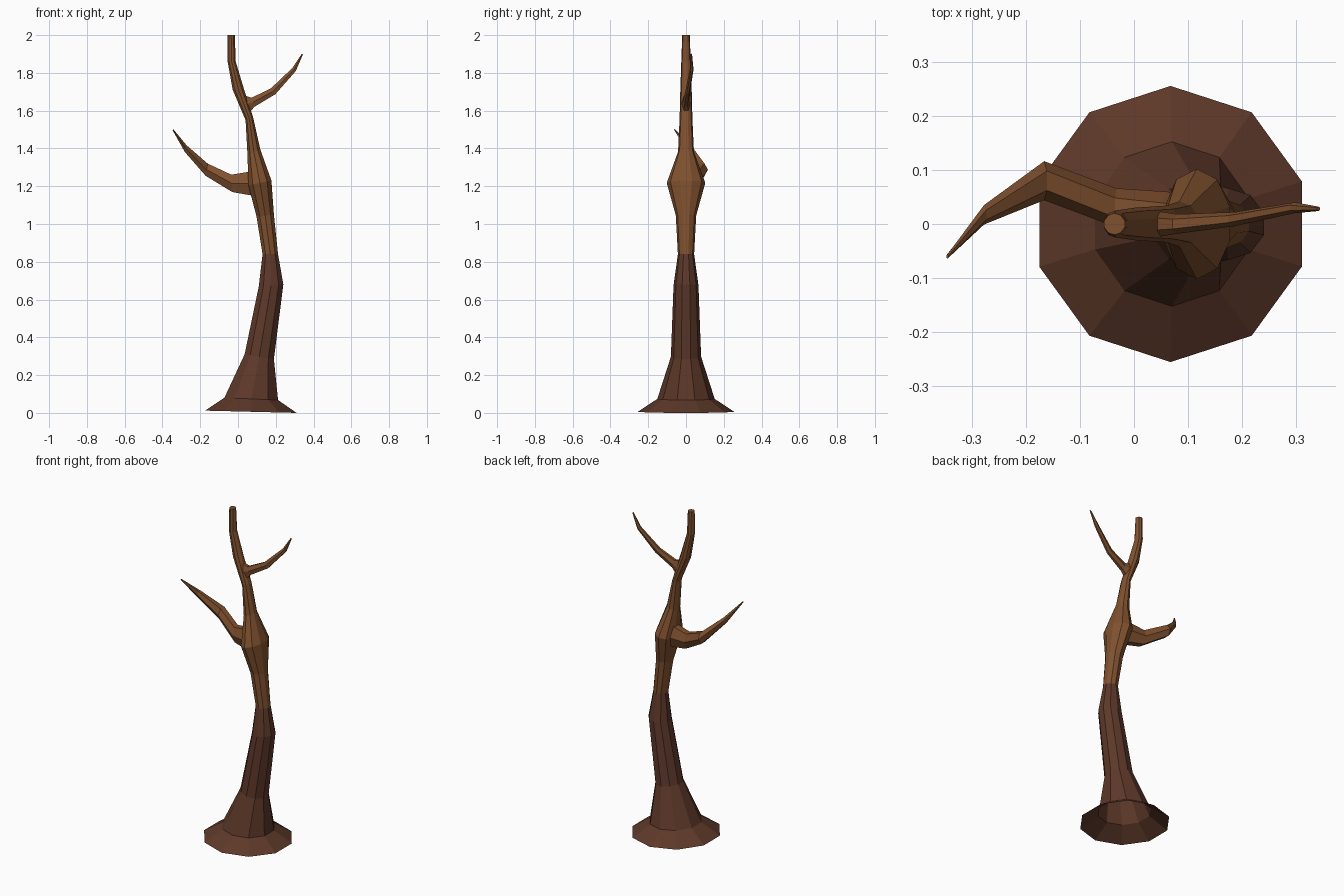
import bpy, bmesh, math


def material(name, rgb):
    m = bpy.data.materials.new(name)
    m.diffuse_color = (*rgb, 1)
    return m


dark_bark = material("dark bark", (0.110, 0.040, 0.022))
light_bark = material("light bark", (0.215, 0.082, 0.028))


def limb(name, rings, sides, mats, split=None, cap_start=False):
    """Loft rings; each ring is (x1, z1, x2, z2, y centre, y half width)."""
    bm = bmesh.new()
    loops = []
    widen = 1 / math.cos(math.pi / sides) if sides == 10 else 1
    for x1, z1, x2, z2, yc, yh in rings:
        cx, cz = (x1 + x2) / 2, (z1 + z2) / 2
        dx, dz = (x2 - x1) / 2 * widen, (z2 - z1) / 2 * widen
        loop = []
        for i in range(sides):
            a = math.pi / 2 + math.tau * i / sides
            c, s = math.cos(a), math.sin(a)
            loop.append(bm.verts.new((cx + dx * c, yc + yh * s, cz + dz * c)))
        loops.append(loop)
    for k, (a, b) in enumerate(zip(loops, loops[1:])):
        for i in range(sides):
            j = (i + 1) % sides
            f = bm.faces.new((a[i], a[j], b[j], b[i]))
            if split is not None and k >= split:
                f.material_index = 1
    top = bm.faces.new(loops[-1])
    top.material_index = 0 if split is None else 1
    if cap_start:
        bm.faces.new(loops[0][::-1])
    bmesh.ops.recalc_face_normals(bm, faces=bm.faces)
    me = bpy.data.meshes.new(name)
    bm.to_mesh(me)
    bm.free()
    for m in mats:
        me.materials.append(m)
    ob = bpy.data.objects.new(name, me)
    bpy.context.collection.objects.link(ob)
    return ob


# Trunk: flared open foot, leaning stem, swollen knot, thin top
limb("trunk", [
    (-0.175, 0.012, 0.310, 0.000, 0, 0.255),
    (-0.072, 0.080, 0.212, 0.068, 0, 0.152),
    (0.035, 0.310, 0.190, 0.285, 0, 0.080),
    (0.110, 0.670, 0.240, 0.680, 0, 0.066),
    (0.130, 0.840, 0.212, 0.840, 0, 0.043),
    (0.098, 1.040, 0.190, 1.050, 0, 0.054),
    (0.055, 1.205, 0.177, 1.230, 0, 0.102),
    (0.050, 1.370, 0.118, 1.395, 0, 0.042),
    (0.040, 1.550, 0.080, 1.565, 0, 0.034),
    (-0.028, 1.710, 0.030, 1.720, 0, 0.030),
    (-0.055, 1.860, -0.012, 1.860, 0, 0.025),
    (-0.055, 2.000, -0.017, 2.000, 0, 0.020),
], 10, [dark_bark, light_bark], split=4)

# Lower branch on the left, bending back then forward
limb("lower_branch", [
    (0.110, 1.285, 0.110, 1.130, 0.010, 0.045),
    (0.050, 1.285, 0.065, 1.143, 0.018, 0.042),
    (-0.035, 1.268, -0.030, 1.162, 0.030, 0.036),
    (-0.160, 1.325, -0.172, 1.250, 0.080, 0.036),
    (-0.272, 1.420, -0.282, 1.378, 0.017, 0.018),
    (-0.342, 1.502, -0.347, 1.497, -0.060, 0.004),
], 6, [light_bark], cap_start=True)

# Upper branch on the right
limb("upper_branch", [
    (0.025, 1.690, 0.060, 1.580, 0.000, 0.024),
    (0.070, 1.672, 0.090, 1.618, 0.000, 0.018),
    (0.172, 1.720, 0.200, 1.685, 0.009, 0.013),
    (0.287, 1.828, 0.307, 1.808, 0.030, 0.010),
    (0.338, 1.902, 0.344, 1.897, 0.028, 0.004),
], 6, [light_bark], cap_start=True)
